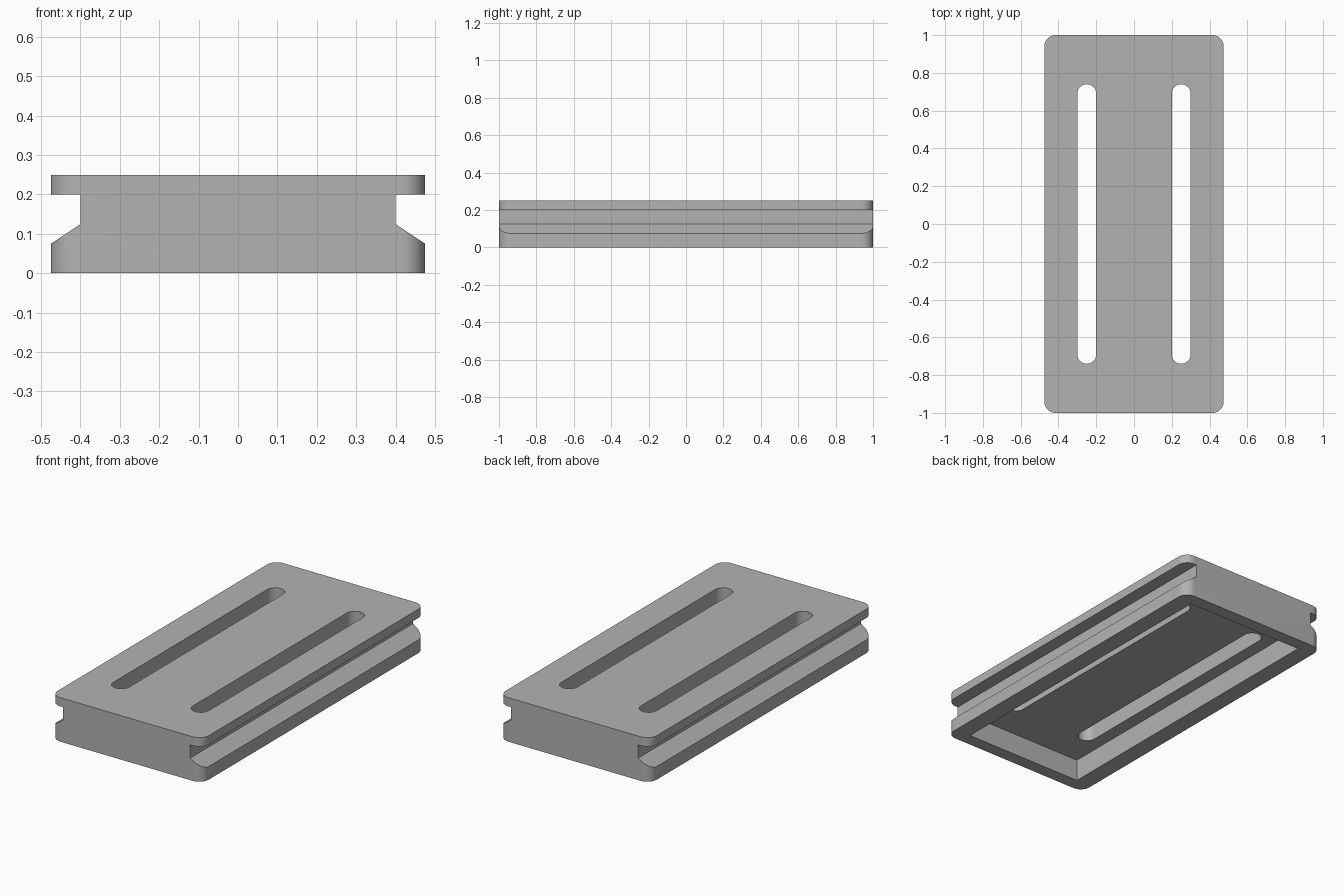
import bpy, bmesh
from math import cos, sin, pi, radians

cube = bpy.data.objects.get("Cube")
if cube:
    bpy.data.objects.remove(cube, do_unlink=True)

HALF_X, HALF_Y, HEIGHT = 0.475, 1.0, 0.25

grey = bpy.data.materials.new("plain grey")
grey.use_nodes = True
colour = (0.45, 0.45, 0.45, 1)
grey.diffuse_color = colour
grey.node_tree.nodes["Principled BSDF"].inputs["Base Color"].default_value = colour


def prism(name, points, offset):
    """Extrude a closed outline of 3D points by an offset vector."""
    bm = bmesh.new()
    face = bm.faces.new([bm.verts.new(p) for p in points])
    new = bmesh.ops.extrude_face_region(bm, geom=[face])["geom"]
    bmesh.ops.translate(bm, vec=offset,
                        verts=[v for v in new if isinstance(v, bmesh.types.BMVert)])
    bmesh.ops.recalc_face_normals(bm, faces=bm.faces)
    mesh = bpy.data.meshes.new(name)
    bm.to_mesh(mesh)
    bm.free()
    mesh.materials.append(grey)
    obj = bpy.data.objects.new(name, mesh)
    bpy.context.collection.objects.link(obj)
    return obj


def rounded_outline(cx, hx, hy, r, z, steps=12):
    """Rectangle with round corners; merges to a slot when r equals hx."""
    points = []
    for i, (sx, sy) in enumerate([(1, 1), (-1, 1), (-1, -1), (1, -1)]):
        for k in range(steps + 1):
            if k == steps and r == hx and i % 2 == 0:
                continue  # the two arcs of a slot end share this point
            a = pi / 2 * (i + k / steps)
            points.append((cx + sx * (hx - r) + r * cos(a),
                           sy * (hy - r) + r * sin(a), z))
    return points


# Main block with rounded vertical corners
block = prism("slotted_block", rounded_outline(0, HALF_X, HALF_Y, 0.06, 0), (0, 0, HEIGHT))

# Underside pocket
pocket = [(sx * 0.375, sy * 0.925, -0.1) for sx, sy in [(1, 1), (-1, 1), (-1, -1), (1, -1)]]
cutters = [prism("pocket_cutter", pocket, (0, 0, 0.225))]

# Side grooves with a sloped lower lip, and the long through slots
groove = [(0.4, 0.2), (0.4, 0.125), (0.475, 0.075), (0.55, 0.025), (0.55, 0.2)]
for side, s in (("left", 1), ("right", -1)):
    cutters.append(prism(side + "_groove_cutter", [(s * x, -1.1, z) for x, z in groove], (0, 2.2, 0)))
    cutters.append(prism(side + "_slot_cutter",
                         rounded_outline(s * 0.25, 0.05, 0.74, 0.05, 0.05), (0, 0, 0.3)))

for cutter in cutters:
    cutter.hide_render = True
    mod = block.modifiers.new(cutter.name, 'BOOLEAN')
    mod.operation = 'DIFFERENCE'
    mod.solver = 'EXACT'
    mod.object = cutter

# Bake the cuts and discard the cutters
graph = bpy.context.evaluated_depsgraph_get()
final = bpy.data.meshes.new_from_object(block.evaluated_get(graph))
block.modifiers.clear()
block.data = final
for cutter in cutters:
    bpy.data.objects.remove(cutter, do_unlink=True)

# Smooth round walls, sharp edges elsewhere
bpy.ops.object.select_all(action='DESELECT')
block.select_set(True)
bpy.context.view_layer.objects.active = block
bpy.ops.object.shade_smooth_by_angle(angle=radians(25))
